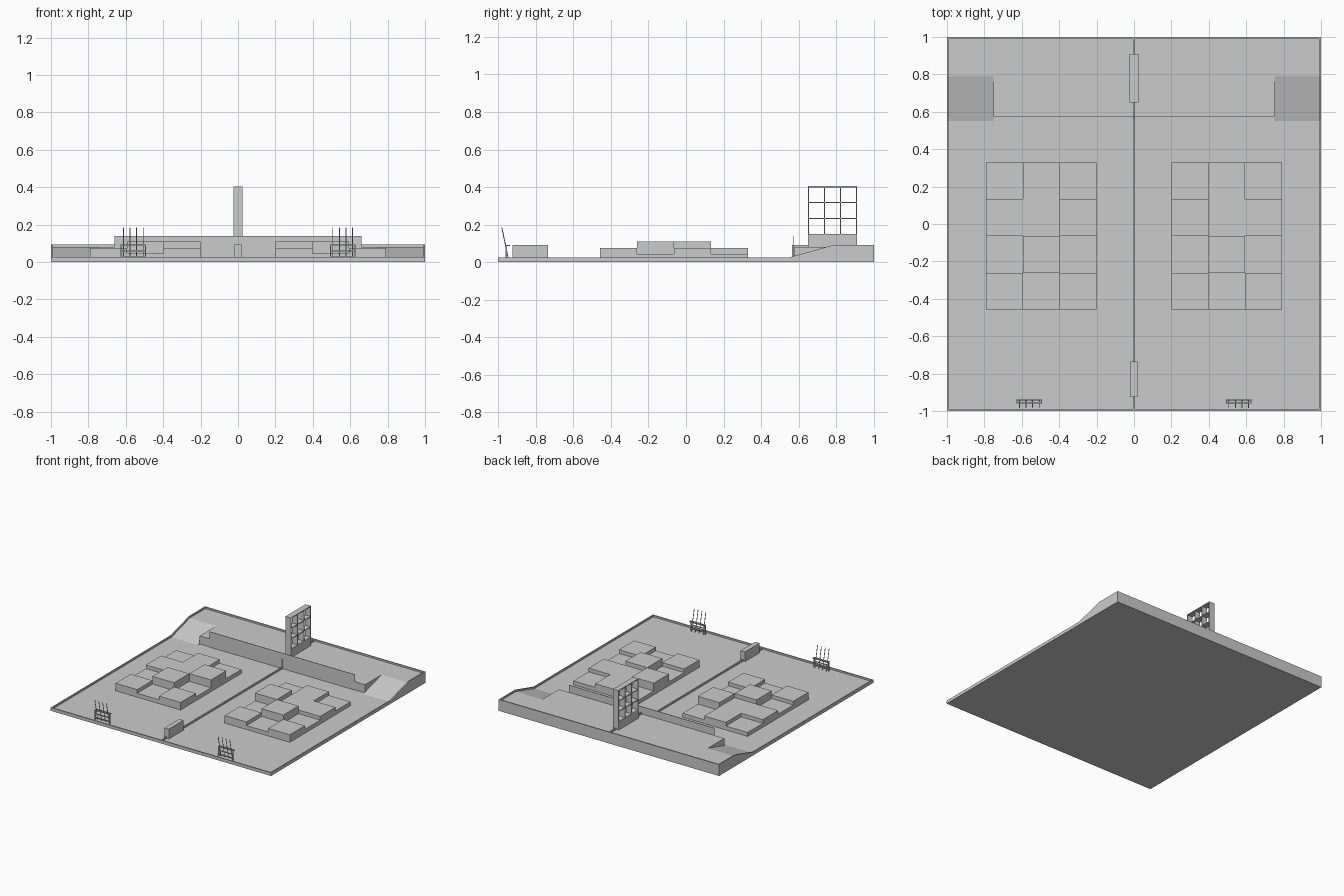
import bpy, bmesh
from mathutils import Vector, Matrix

cube = bpy.data.objects.get("Cube")
if cube:
    bpy.data.objects.remove(cube, do_unlink=True)

# One plain grey for the whole arena
grey = bpy.data.materials.new("plain_grey")
grey.use_nodes = True
COLOUR = (0.6, 0.6, 0.6, 1)
grey.diffuse_color = COLOUR
grey.node_tree.nodes["Principled BSDF"].inputs["Base Color"].default_value = COLOUR


def finish(name, bm):
    bmesh.ops.recalc_face_normals(bm, faces=bm.faces)
    mesh = bpy.data.meshes.new(name)
    bm.to_mesh(mesh)
    bm.free()
    mesh.materials.append(grey)
    obj = bpy.data.objects.new(name, mesh)
    bpy.context.collection.objects.link(obj)
    return obj


def add_box(bm, x, y, z):
    lo, hi = Vector((x[0], y[0], z[0])), Vector((x[1], y[1], z[1]))
    size = Matrix.Diagonal((*(hi - lo), 1))
    bmesh.ops.create_cube(bm, size=1, matrix=Matrix.Translation((lo + hi) / 2) @ size)


def box(name, x, y, z):
    bm = bmesh.new()
    add_box(bm, x, y, z)
    return finish(name, bm)


def extrude_profile(name, points, x0, x1):
    """Extrude a (y, z) outline along x."""
    bm = bmesh.new()
    face = bm.faces.new([bm.verts.new((x0, y, z)) for y, z in points])
    moved = bmesh.ops.extrude_face_region(bm, geom=[face])["geom"]
    verts = [v for v in moved if isinstance(v, bmesh.types.BMVert)]
    bmesh.ops.translate(bm, verts=verts, vec=(x1 - x0, 0, 0))
    return finish(name, bm)


def ramp(y0, y1, lift):
    low, high = FLOOR + lift, DECK + lift
    return [(y0, 0), (y1, 0), (y1, high), (0.79, high), (0.55, low), (y0, low)]


FLOOR, DECK, LIP = 0.013, 0.08, 0.013
INNER = 0.99

# Ground slab with a raised deck, side ramps and a perimeter lip
extrude_profile("ground_and_deck",
                [(-INNER, 0), (INNER, 0), (INNER, DECK), (0.575, DECK),
                 (0.575, FLOOR), (-INNER, FLOOR)], -0.75, 0.75)
for side, s in (("left", 1), ("right", -1)):
    extrude_profile(side + "_ramp", ramp(-INNER, INNER, 0), s * 0.75, s * INNER)
    extrude_profile(side + "_lip", ramp(-1, 1, LIP), s * INNER, s)
box("front_lip", (-INNER, INNER), (-1, -INNER), (0, FLOOR + LIP))
box("back_lip", (-INNER, INNER), (INNER, 1), (0, DECK + LIP))

# Centre divider and thin screen along the deck edge
box("floor_divider", (-0.005, 0.005), (-INNER, 0.57), (0.005, FLOOR + LIP))
box("deck_divider", (-0.005, 0.005), (0.565, INNER), (0.01, DECK + LIP))
box("deck_screen", (-0.66, 0.66), (0.572, 0.576), (0.01, 0.14))
box("front_block", (-0.02, 0.02), (-0.925, -0.735), (0.005, 0.093))

# Lattice tower on its plinth
box("tower_plinth", (-0.025, 0.025), (0.65, 0.91), (0.07, 0.145))
bm = bmesh.new()
BAR = 0.003
for i in range(4):
    y = 0.653 + i * 0.0847
    z = 0.148 + i * 0.0847
    add_box(bm, (-0.025, 0.025), (y - BAR, y + BAR), (0.145, 0.405))
    add_box(bm, (-0.0245, 0.0245), (0.65, 0.91), (z - BAR, z + BAR))
finish("tower_lattice", bm)

# Stepped platforms: rows run front to back, columns from the centre outward
LEVELS = {"l": 0.045, "m": 0.075, "h": 0.109}
ROWS = ("mlm", "lhl", "hmm", "lml")
CELL = 0.197
for side, s in (("left", 1), ("right", -1)):
    bm = bmesh.new()
    for r, row in enumerate(ROWS):
        for c, level in enumerate(row):
            xs = sorted((s * (0.2 + c * CELL), s * (0.2 + (c + 1) * CELL)))
            y = -0.458 + r * CELL
            add_box(bm, xs, (y, y + CELL), (0.01, LEVELS[level]))
    finish(side + "_stepped_platform", bm)

    # Small front rack with leaning rods
    bm = bmesh.new()
    ends = sorted((s * 0.495, s * 0.625))
    for z in (0.03, 0.06, 0.09):
        add_box(bm, ends, (-0.96, -0.953), (z - BAR, z + BAR))
    add_box(bm, ends, (-0.944, -0.938), (0.087, 0.093))
    for x in ends:
        add_box(bm, (x - BAR, x + BAR), (-0.96, -0.953), (0.01, 0.093))
        add_box(bm, (x - BAR, x + BAR), (-0.96, -0.938), (0.087, 0.093))
    finish(side + "_rack", bm)
    bm = bmesh.new()
    foot, tip = Vector((0, -0.945, 0.012)), Vector((0, -0.981, 0.185))
    axis = tip - foot
    turn = axis.to_track_quat("Z", "Y").to_matrix().to_4x4()
    for i in range(4):
        middle = (foot + tip) / 2 + Vector((s * (0.507 + i * 0.035), 0, 0))
        bmesh.ops.create_cone(bm, cap_ends=True, segments=6, radius1=0.0025,
                              radius2=0.0025, depth=axis.length,
                              matrix=Matrix.Translation(middle) @ turn)
    finish(side + "_rods", bm)
